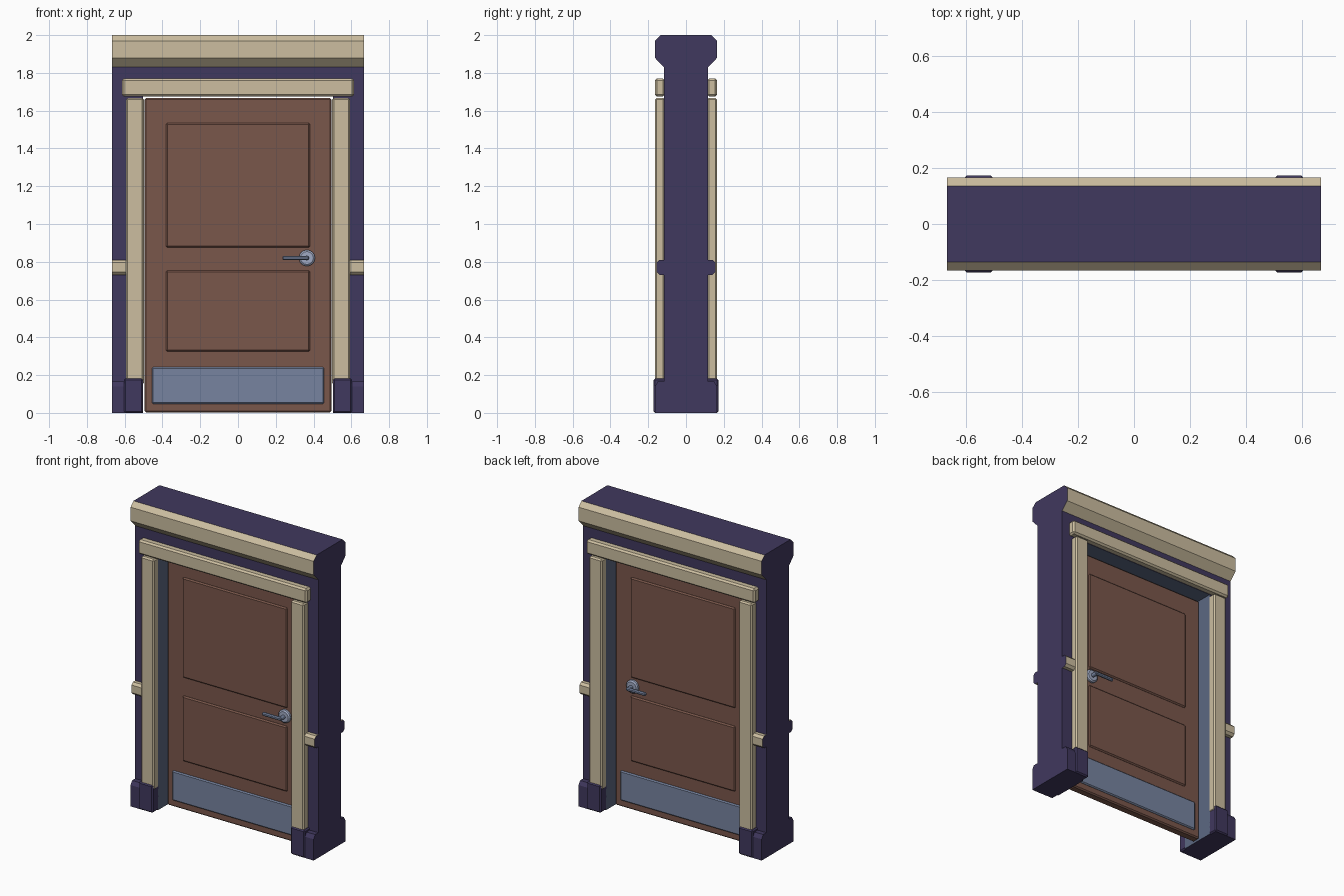
import bpy, bmesh, math
from mathutils import Matrix, Vector

if "Cube" in bpy.data.objects:
    bpy.data.objects.remove(bpy.data.objects["Cube"])


def material(name, rgb):
    m = bpy.data.materials.new(name)
    lin = [((c / 255 + 0.055) / 1.055) ** 2.4 for c in rgb]
    m.diffuse_color = (*lin, 1)
    m.use_nodes = True
    m.node_tree.nodes["Principled BSDF"].inputs["Base Color"].default_value = m.diffuse_color
    return m


PURPLE = material("dark purple wall", (64, 56, 94))
CREAM = material("cream trim", (204, 190, 160))
BROWN = material("brown wood", (122, 87, 75))
STEEL = material("blue grey steel", (119, 132, 160))
SLATE = material("slate reveal", (92, 104, 130))
SILVER = material("light silver", (160, 170, 196))


def finish(name, bm, *mats):
    bmesh.ops.recalc_face_normals(bm, faces=bm.faces)
    me = bpy.data.meshes.new(name)
    bm.to_mesh(me)
    bm.free()
    for m in mats:
        me.materials.append(m)
    ob = bpy.data.objects.new(name, me)
    bpy.context.collection.objects.link(ob)
    return ob


def box(name, x, y, z, mat, bevel=0.0):
    """Chamfered box between the given pairs of limits."""
    bm = bmesh.new()
    size = [abs(p[1] - p[0]) for p in (x, y, z)]
    mid = Vector([(p[0] + p[1]) / 2 for p in (x, y, z)])
    bmesh.ops.create_cube(bm, size=1, matrix=Matrix.Translation(mid) @ Matrix.Diagonal((*size, 1)))
    if bevel:
        bmesh.ops.bevel(bm, geom=bm.edges[:], offset=bevel, segments=1,
                        affect='EDGES', profile=0.5)
    return finish(name, bm, mat)


def wall_piece(name, half, x0, x1, rule):
    """Extrude a front/back symmetric (y, z) outline along x, coloured by rule."""
    bm = bmesh.new()
    outline = half + [(-y, z) for y, z in reversed(half)]
    face = bm.faces.new([bm.verts.new((x0, y, z)) for y, z in outline])
    ext = bmesh.ops.extrude_face_region(bm, geom=[face])
    bmesh.ops.translate(bm, vec=(x1 - x0, 0, 0),
                        verts=[v for v in ext["geom"] if isinstance(v, bmesh.types.BMVert)])
    bmesh.ops.recalc_face_normals(bm, faces=bm.faces)
    for f in bm.faces:
        f.material_index = rule(f.calc_center_median(), f.normal)
    return finish(name, bm, PURPLE, CREAM, SLATE)


def cylinder(name, x, z, y0, y1, r0, r1, mat, sides=16):
    """Round part lying along y, radius r0 at y0 and r1 at y1."""
    bm = bmesh.new()
    if y1 < y0:
        y0, y1, r0, r1 = y1, y0, r1, r0
    mat4 = Matrix.Translation((x, (y0 + y1) / 2, z)) @ Matrix.Rotation(-math.pi / 2, 4, 'X')
    bmesh.ops.create_cone(bm, cap_ends=True, segments=sides, radius1=r0, radius2=r1,
                          depth=y1 - y0, matrix=mat4)
    return finish(name, bm, mat)


W, T, HEAD = 0.667, 0.117, 1.677   # half width, half wall depth, opening height


# Wall above the opening, with the cream cornice
def cornice_rule(c, n):
    if n.z < -0.9:
        return 2
    return 1 if c.z > 1.83 and abs(n.y) > 0.3 else 0


wall_piece("wall_head", [(T, HEAD), (T, 1.83), (0.165, 1.88), (0.165, 1.97), (0.135, 2.0)],
           -W, W, cornice_rule)


# Wall sides with skirting and cream rail
def side_rule(c, n):
    if abs(n.x) > 0.9:
        return 2 if abs(c.x) < 0.6 else 0
    return 1 if 0.725 < c.z < 0.815 and abs(c.y) > T + 0.001 else 0


side = [(T, 0), (T, 0.73), (0.140, 0.73), (0.155, 0.745), (0.155, 0.795),
        (0.140, 0.81), (T, 0.81), (T, HEAD)]
skirting = [(0.165, 0), (0.165, 0.14), (0.150, 0.165), (0.10, 0.165)]
for s, label in ((-1, "left"), (1, "right")):
    wall_piece("wall_" + label, side, s * 0.502, s * W, side_rule)
    wall_piece("skirting_" + label, skirting, s * 0.56, s * W, lambda c, n: 0)

# Door casing on both faces
for f, face in ((-1, "front"), (1, "back")):
    for s, label in ((-1, "left"), (1, "right")):
        box(f"casing_{face}_{label}", (s * 0.498, s * 0.593), (f * 0.112, f * 0.165),
            (0.15, 1.667), CREAM, 0.009)
        box(f"plinth_{face}_{label}", (s * 0.502, s * 0.604), (f * 0.10, f * 0.172),
            (0, 0.182), PURPLE, 0.008)
    box("casing_head_" + face, (-0.615, 0.615), (f * 0.112, f * 0.165),
        (1.675, 1.77), CREAM, 0.011)

# Door leaf
D = 0.028
box("door_leaf", (-0.496, 0.496), (-D, D), (0.003, 1.666), BROWN, 0.008)

for f, face in ((-1, "front"), (1, "back")):
    # Raised panels and kick plate
    for label, z in (("upper", (0.875, 1.535)), ("lower", (0.325, 0.755))):
        box(f"panel_{label}_{face}", (-0.382, 0.382), (f * 0.010, f * (D + 0.009)),
            z, BROWN, 0.008)
    box("kick_plate_" + face, (-0.456, 0.456), (f * 0.010, f * (D + 0.009)),
        (0.047, 0.243), STEEL, 0.007)
    # Lever handle
    hx, hz = 0.365, 0.82
    cylinder("rose_" + face, hx, hz, f * (D - 0.005), f * (D + 0.012), 0.043, 0.043, SILVER)
    cylinder("rose_rim_" + face, hx, hz, f * (D + 0.012), f * (D + 0.019), 0.043, 0.034, SILVER)
    cylinder("spindle_" + face, hx, hz, f * D, f * (D + 0.055), 0.013, 0.013, STEEL, 12)
    box("lever_" + face, (0.235, hx + 0.012), (f * (D + 0.042), f * (D + 0.062)),
        (hz - 0.011, hz + 0.011), STEEL, 0.006)
